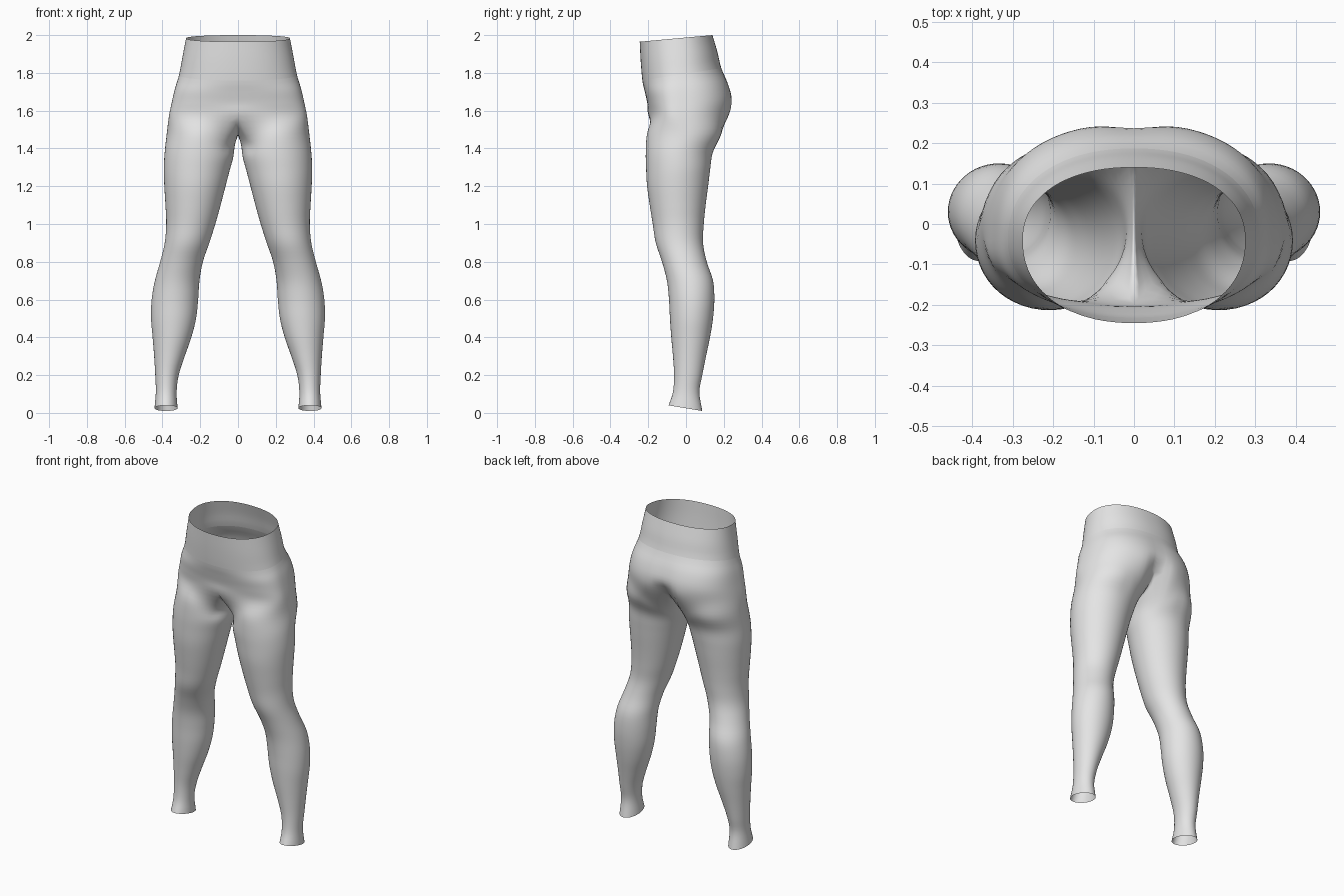
import bpy, bmesh, math
from mathutils import Vector

if "Cube" in bpy.data.objects:
    bpy.data.objects.remove(bpy.data.objects["Cube"])

N, M, SUB = 40, 12, 4          # outer columns, inner-thigh columns, rows between key rings
TILT = math.radians(50)

# hip half-rings: z front, z back, half width, y front, y back, roundness, cleft depth
HIPS = [
    (1.965, 2.000, .275, -.245, .140, 2.2, 0),
    (1.865, 1.915, .293, -.240, .165, 2.2, 0),
    (1.760, 1.825, .312, -.231, .187, 2.2, 0),
    (1.700, 1.740, .334, -.218, .226, 2.4, .004),
    (1.640, 1.660, .350, -.205, .247, 2.4, .012),
    (1.570, 1.580, .365, -.197, .236, 2.4, .050),
]
# leg rings: z, drop on the inner side, x inner, x outer, y front, y back
LEGS = [
    (1.480, .060, .016, .377, -.206, .187),
    (1.380, .030, .026, .388, -.213, .142),
    (1.290, .010, .045, .393, -.211, .128),
    (1.200, 0, .066, .390, -.206, .117),
    (1.100, 0, .092, .384, -.192, .104),
    (1.000, 0, .120, .380, -.176, .094),
    (.900, 0, .152, .388, -.160, .090),
    (.800, 0, .186, .412, -.127, .110),
    (.700, 0, .204, .440, -.101, .143),
    (.600, 0, .211, .457, -.090, .150),
    (.500, 0, .222, .460, -.085, .143),
    (.400, 0, .247, .452, -.078, .127),
    (.300, 0, .282, .444, -.069, .106),
    (.200, 0, .314, .438, -.063, .086),
    (.110, 0, .325, .435, -.069, .071),
    (.025, 0, .320, .442, -.092, .086),
]


def power(v, e):
    return math.copysign(abs(v) ** e, v)


def hip_ring(zf, zb, w, yf, yb, n, cleft):
    pts, yc = [], -.04
    for i in range(N + 1):
        a = math.pi * i / N
        x = w * power(math.sin(a), 2 / n) if 0 < i < N else 0
        c = power(-math.cos(a), 2 / n)
        y = yc + c * ((yb - yc) if c > 0 else (yc - yf))
        z = zf + (zb - zf) * (y - yf) / (yb - yf)
        if c > 0:
            y -= cleft * math.exp(-(x / .06) ** 2)
        pts.append(Vector((x, y, z)))
    return pts


def leg_ring(z, drop, xi, xo, yf, yb):
    pts, cx, cy = [], (xi + xo) / 2, (yf + yb) / 2
    hem = .015 if z < .05 else 0
    for i in range(N + M):
        if i <= N:
            a = -TILT + (math.pi + 2 * TILT) * i / N
        else:
            a = math.pi + TILT + (math.pi - 2 * TILT) * (i - N) / M
        s, c = math.sin(a), math.cos(a)
        pts.append(Vector((cx + (xo - xi) / 2 * s, cy - (yb - yf) / 2 * c,
                           z - drop * max(0, -s) + hem * c)))
    return pts


def spline(keys):
    """Smooth points through the keys, SUB steps per span."""
    k = [keys[0] * 2 - keys[1]] + keys + [keys[-1] * 2 - keys[-2]]
    out = []
    for i in range(1, len(k) - 2):
        p0, p1, p2, p3 = k[i - 1:i + 3]
        for s in range(SUB):
            t = s / SUB
            out.append(.5 * (2 * p1 + (p2 - p0) * t + (2 * p0 - 5 * p1 + 4 * p2 - p3) * t * t
                             + (3 * p1 - p0 - 3 * p2 + p3) * t ** 3))
    return out + [keys[-1]]


# column curves running from waist to ankle
hips = [hip_ring(*h) for h in HIPS]
legs = [leg_ring(*l) for l in LEGS]
split = (len(HIPS) - 1) * SUB      # row where the legs divide
cols = [spline([r[i] for r in hips + legs]) for i in range(N + 1)]
back, front = hips[-1][N], hips[-1][0]
for j in range(1, M):              # crotch curve feeds the inner thigh columns
    t = j / M
    p = back.lerp(front, t)
    p.z -= .105 * math.sin(math.pi * t) ** .7
    p.x = 0
    cols.append([None] * split + spline([p] + [r[N + j] for r in legs]))
for i, col in enumerate(cols):
    for r, p in enumerate(col):
        if p is None:
            continue
        if r <= split and (i in (0, N) or i > N):
            p.x = 0
        elif i in (0, N) or i > N:
            p.x = max(p.x, .002)

fabric = bpy.data.materials.new("light grey fabric")
fabric.diffuse_color = (.78, .78, .78, 1)
fabric.use_nodes = True
fabric.node_tree.nodes["Principled BSDF"].inputs["Base Color"].default_value = fabric.diffuse_color


def build(name, first, last):
    bm = bmesh.new()
    verts = {}

    def v(r, c):
        if (r, c) not in verts:
            verts[r, c] = bm.verts.new(cols[c][r])
        return verts[r, c]

    for r in range(first, last):
        count = N if r < split else N + M
        for c in range(count):
            d = (c + 1) % (N + M)
            bm.faces.new((v(r, c), v(r + 1, c), v(r + 1, d), v(r, d)))
    for f in bm.faces:
        f.smooth = True
    me = bpy.data.meshes.new(name)
    bm.to_mesh(me)
    bm.free()
    me.materials.append(fabric)
    ob = bpy.data.objects.new(name, me)
    bpy.context.collection.objects.link(ob)
    mir = ob.modifiers.new("mirror", 'MIRROR')
    mir.use_axis[0] = True
    mir.merge_threshold = .0005
    return ob


build("waistband", 0, 2 * SUB)
build("leggings", 2 * SUB, len(cols[0]) - 1)
